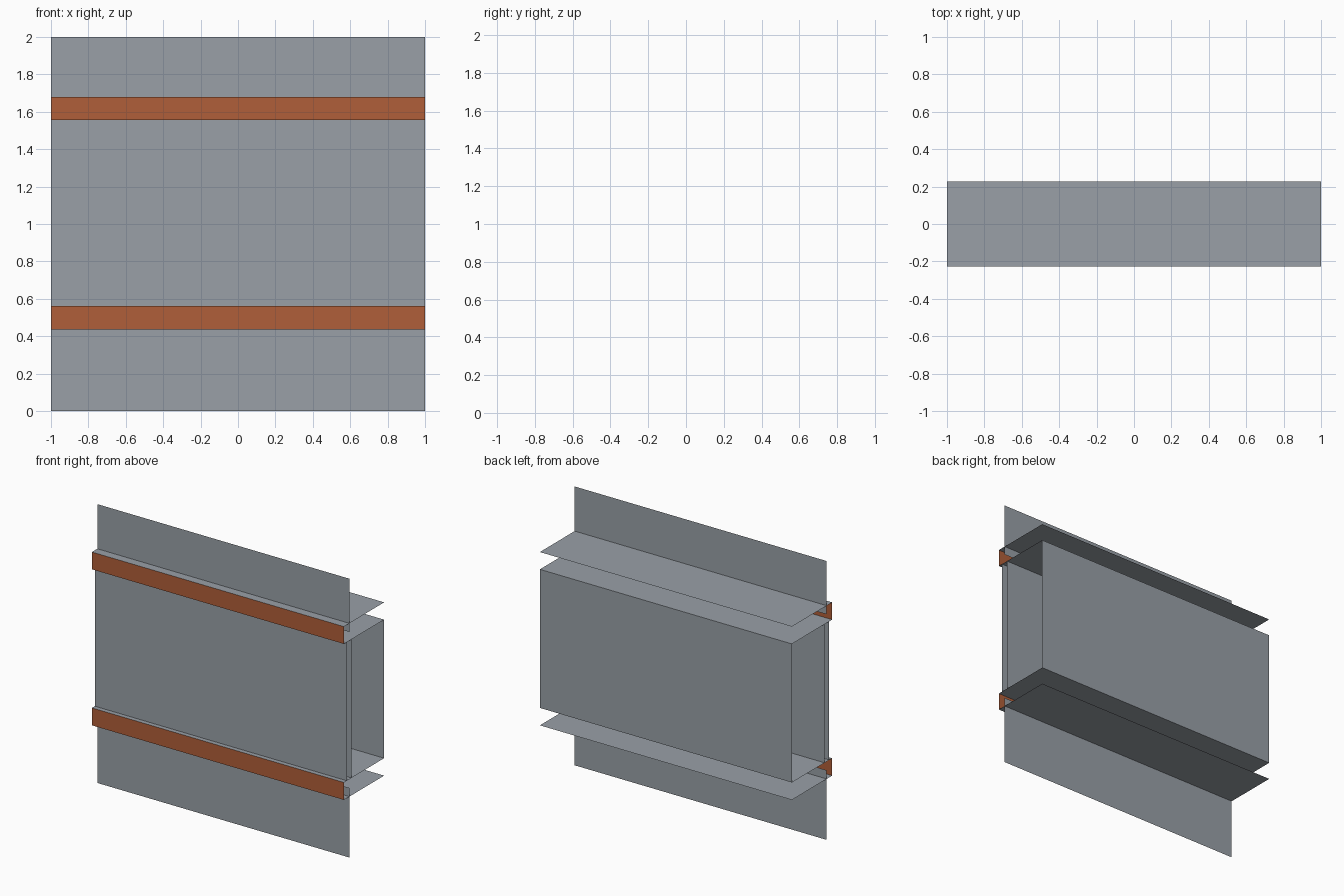
import bpy

if "Cube" in bpy.data.objects:
    bpy.data.objects.remove(bpy.data.objects["Cube"])

HALF = 1.0                      # half length along x
FRONT, BACK = -0.228, 0.228     # depth limits
WALL = -0.166                   # upright sheet plane
Z0, Z1, Z2, Z3 = 0.437, 0.562, 1.556, 1.68   # rail edges
MID_LOW, MID_HIGH = (Z0 + Z1) / 2, (Z2 + Z3) / 2


def material(name, rgb):
    m = bpy.data.materials.new(name)
    m.diffuse_color = (*rgb, 1)
    m.use_nodes = True
    m.node_tree.nodes["Principled BSDF"].inputs["Base Color"].default_value = m.diffuse_color
    return m


grey = material("grey_metal", (0.319, 0.352, 0.386))
rust = material("rust_orange", (0.434, 0.114, 0.041))


def sheet(name, profile, mat):
    """Thin open sheet: a (y, z) profile swept along x."""
    verts = [(x, y, z) for y, z in profile for x in (-HALF, HALF)]
    faces = [(2 * i, 2 * i + 1, 2 * i + 3, 2 * i + 2) for i in range(len(profile) - 1)]
    me = bpy.data.meshes.new(name)
    me.from_pydata(verts, [], faces)
    me.materials.append(mat)
    ob = bpy.data.objects.new(name, me)
    bpy.context.collection.objects.link(ob)
    return ob


# Upright wall sheets, reaching into the middle of each rail
sheet("lower_wall", [(WALL, 0), (WALL, MID_LOW)], grey)
sheet("upper_wall", [(WALL, MID_HIGH), (WALL, 2)], grey)

# Double panel between the rails
for name, y in (("outer_panel", -0.195), ("inner_panel", -0.142)):
    sheet(name, [(y, Z1), (y, Z2)], grey)

# Box lining: bottom shelf, back panel and top shelf
sheet("box_lining", [(FRONT, Z1), (BACK, Z1), (BACK, Z2), (FRONT, Z2)], grey)

# Outer shelves of the rails
sheet("lower_shelf", [(FRONT, Z0), (BACK, Z0)], grey)
sheet("upper_shelf", [(FRONT, Z3), (BACK, Z3)], grey)

# Coloured rail fronts
sheet("lower_rail_front", [(FRONT, Z0), (FRONT, Z1)], rust)
sheet("upper_rail_front", [(FRONT, Z2), (FRONT, Z3)], rust)
